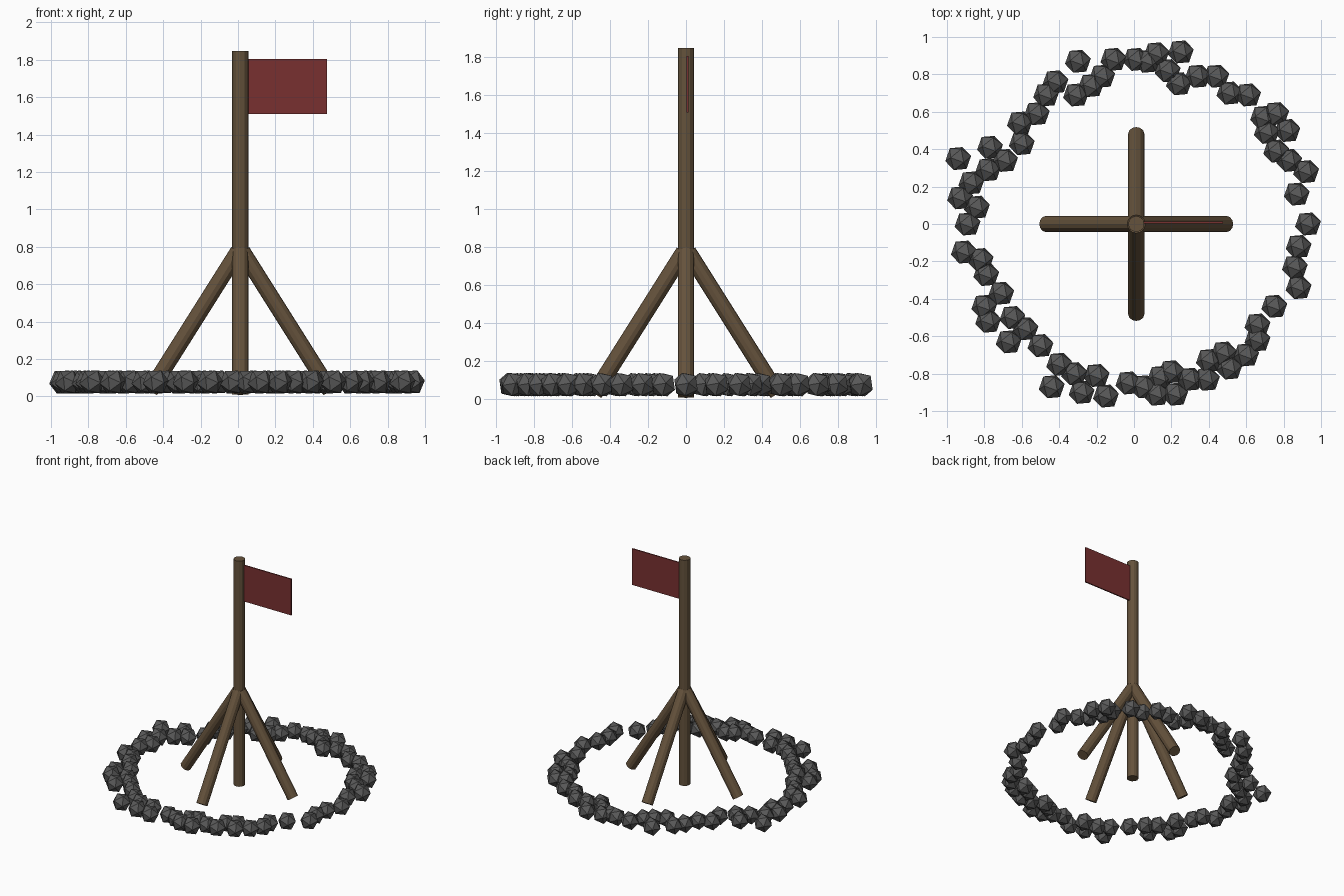
import bpy, bmesh, math
from mathutils import Vector, Matrix, Euler

if "Cube" in bpy.data.objects:
    bpy.data.objects.remove(bpy.data.objects["Cube"])


def material(name, rgb):
    m = bpy.data.materials.new(name)
    m.diffuse_color = (*rgb, 1)
    m.use_nodes = True
    m.node_tree.nodes["Principled BSDF"].inputs["Base Color"].default_value = m.diffuse_color
    return m


WOOD = material("wood", (0.13, 0.085, 0.045))
CLOTH = material("cloth", (0.19, 0.03, 0.03))
STONE = material("stone", (0.10, 0.10, 0.10))
CX = 0.012  # pole axis, the stone ring is slightly irregular


def add(name, bm, mat):
    me = bpy.data.meshes.new(name)
    bm.to_mesh(me)
    bm.free()
    me.materials.append(mat)
    ob = bpy.data.objects.new(name, me)
    bpy.context.collection.objects.link(ob)
    return ob


def log(name, a, b, radius=0.043, sides=12):
    a, b = Vector(a), Vector(b)
    d = b - a
    rot = d.to_track_quat('Z', 'Y').to_matrix().to_4x4()
    bm = bmesh.new()
    bmesh.ops.create_cone(bm, cap_ends=True, segments=sides, radius1=radius,
                          radius2=radius, depth=d.length,
                          matrix=Matrix.Translation((a + b) / 2) @ rot)
    return add(name, bm, WOOD)


# pole and four braces
log("pole", (CX, 0, 0.01), (CX, 0, 1.848))
for i, side in enumerate(("right", "back", "left", "front")):
    c, s = round(math.cos(i * math.pi / 2)), round(math.sin(i * math.pi / 2))
    log(side + "_brace", (CX + 0.482 * c, 0.482 * s, 0.03),
        (CX + 0.012 * c, 0.012 * s, 0.775))

# flag
bm = bmesh.new()
bmesh.ops.create_cube(bm, size=1, matrix=Matrix.Translation((0.262, 0.008, 1.657))
                      @ Matrix.Diagonal((0.43, 0.01, 0.295, 1)))
add("flag", bm, CLOTH)

# ring of stones: scattered centres in hundredths of a unit
SPOTS = [(1, 88), (7, 87), (12, 91), (25, 92), (18, 82), (24, 75), (34, 79), (44, 79),
         (51, 70), (61, 69), (69, 57), (76, 59), (71, 49), (82, 50), (76, 39), (83, 34),
         (92, 28), (87, 16), (93, 0), (88, -12), (86, -23), (88, -34), (75, -44),
         (66, -54), (66, -62), (60, -70), (48, -69), (51, -77), (40, -73), (39, -83),
         (30, -83), (22, -91), (20, -79), (14, -82), (12, -91), (5, -87), (-3, -85),
         (-15, -92), (-20, -81), (-28, -90), (-32, -80), (-40, -75), (-44, -87),
         (-50, -65), (-58, -56), (-65, -50), (-67, -63), (-78, -52), (-80, -44),
         (-71, -37), (-79, -27), (-82, -19), (-91, -15), (-89, 0), (-84, 9), (-93, 14),
         (-87, 22), (-94, 35), (-78, 29), (-69, 34), (-77, 41), (-60, 43), (-61, 54),
         (-52, 59), (-47, 69), (-42, 76), (-31, 69), (-23, 74), (-17, 79), (-30, 87),
         (-11, 88)]
bm = bmesh.new()
tilt = Euler((0.45, 0.3, 0.4)).to_matrix().to_4x4()
for x, y in SPOTS:
    bmesh.ops.create_icosphere(bm, subdivisions=1, radius=0.071,
                               matrix=Matrix.Translation((x / 100, y / 100, 0.077)) @ tilt)
add("stone_ring", bm, STONE)
